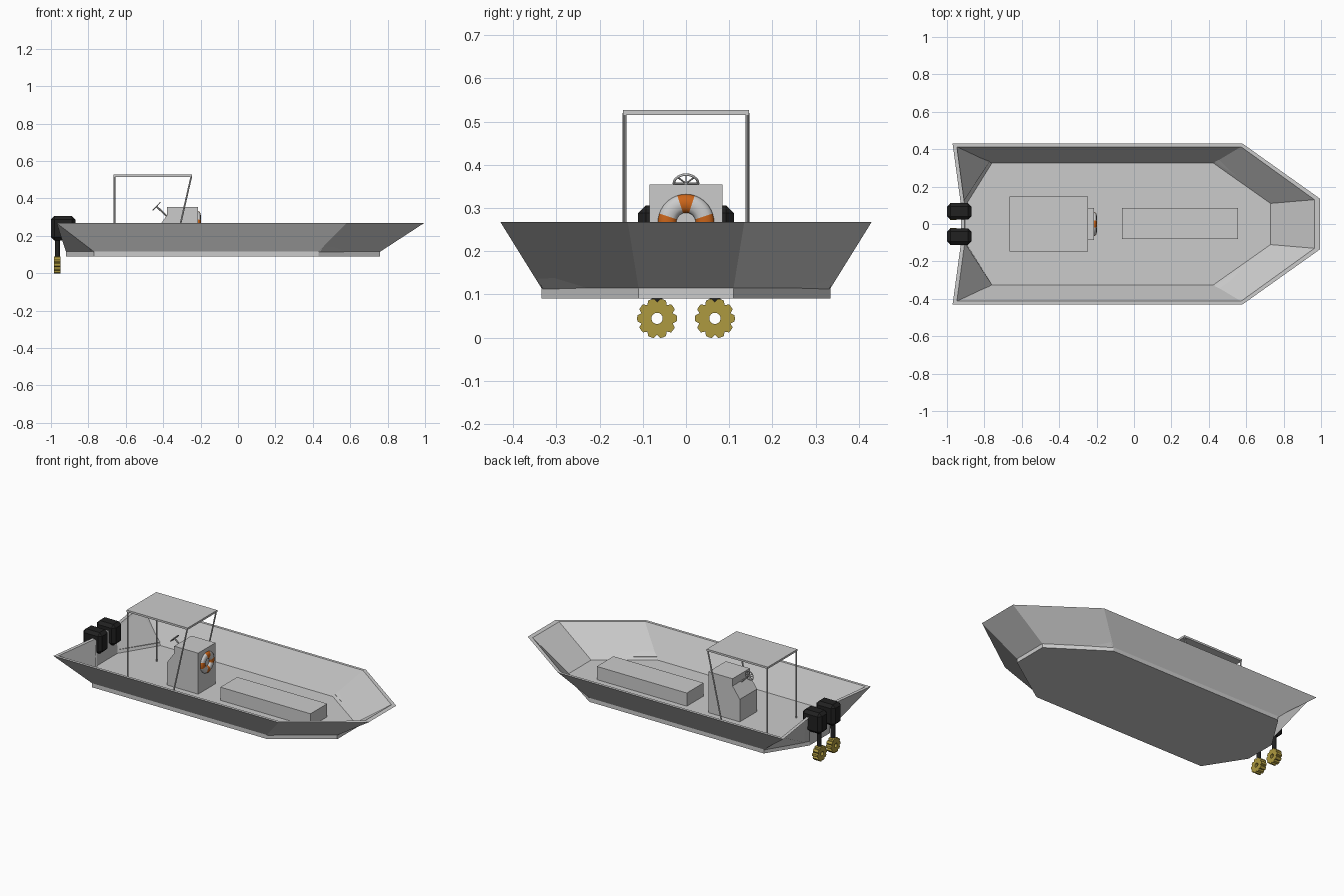
import bpy, bmesh, math
from mathutils import Vector, Matrix

if "Cube" in bpy.data.objects:
    bpy.data.objects.remove(bpy.data.objects["Cube"])


def material(name, rgb):
    m = bpy.data.materials.new(name)
    m.diffuse_color = (*rgb, 1)
    m.use_nodes = True
    m.node_tree.nodes["Principled BSDF"].inputs["Base Color"].default_value = m.diffuse_color
    return m


BLACK = material("black", (0.015, 0.015, 0.015))
GOLD = material("gold", (0.42, 0.32, 0.05))
ORANGE = material("orange", (0.6, 0.13, 0.01))
WHITE = material("white", (0.8, 0.8, 0.8))


def finish(name, bm, *mats):
    bmesh.ops.recalc_face_normals(bm, faces=bm.faces)
    me = bpy.data.meshes.new(name)
    bm.to_mesh(me)
    bm.free()
    for m in mats:
        me.materials.append(m)
    ob = bpy.data.objects.new(name, me)
    bpy.context.collection.objects.link(ob)
    return ob


def box(name, lo, hi, mat=None, bevel=0):
    bm = bmesh.new()
    lo, hi = Vector(lo), Vector(hi)
    bmesh.ops.create_cube(bm, size=1, matrix=Matrix.Translation((lo + hi) / 2)
                          @ Matrix.Diagonal((*(hi - lo), 1)))
    if bevel:
        bmesh.ops.bevel(bm, geom=bm.edges[:], offset=bevel, segments=1, affect='EDGES')
    return finish(name, bm, *([mat] if mat else []))


def rod(name, a, b, r, mat=None, sides=8):
    bm = bmesh.new()
    a, b = Vector(a), Vector(b)
    rot = (b - a).to_track_quat('Z', 'Y').to_matrix().to_4x4()
    bmesh.ops.create_cone(bm, cap_ends=True, segments=sides, radius1=r, radius2=r,
                          depth=(b - a).length,
                          matrix=Matrix.Translation((a + b) / 2) @ rot)
    return finish(name, bm, *([mat] if mat else []))


def torus(name, matrix, major, minor, n, k, mats=(), pick=None):
    bm = bmesh.new()
    rings = []
    for i in range(n):
        a = math.tau * i / n
        ring = []
        for j in range(k):
            t = math.tau * j / k
            d = major + minor * math.cos(t)
            ring.append(bm.verts.new(matrix @ Vector((d * math.cos(a), d * math.sin(a), minor * math.sin(t)))))
        rings.append(ring)
    for i in range(n):
        for j in range(k):
            p, q = rings[i], rings[(i + 1) % n]
            f = bm.faces.new((p[j], q[j], q[(j + 1) % k], p[(j + 1) % k]))
            f.smooth = True
            if pick:
                f.material_index = pick(i)
    return finish(name, bm, *mats)


# Hull: half outlines mirrored into rings, lofted from keel over the rim to the floor
keel = [(0.76, 0.11), (0.43, 0.335), (-0.77, 0.335), (-0.92, 0.10)]
rim = [(0.995, 0.135), (0.58, 0.43), (-0.97, 0.43), (-0.925, 0.10)]
rim_in = [(0.965, 0.13), (0.572, 0.413), (-0.947, 0.413), (-0.905, 0.10)]
floor = [(0.73, 0.11), (0.425, 0.325), (-0.76, 0.325), (-0.90, 0.10)]
bm = bmesh.new()
rings = []
for half, z in ((keel, 0.09), (keel, 0.115), (rim, 0.268), (rim_in, 0.268), (floor, 0.10)):
    full = half + [(x, -y) for x, y in reversed(half)]
    rings.append([bm.verts.new((x, y, z)) for x, y in full])
for a, b in zip(rings, rings[1:]):
    for i in range(8):
        j = (i + 1) % 8
        bm.faces.new((a[i], a[j], b[j], b[i]))
bm.faces.new(rings[0])
bm.faces.new(rings[-1])
finish("hull", bm)

# Bench locker in the bow
box("bench", (-0.065, -0.08, 0.10), (0.555, 0.085, 0.182))

# Helm console extruded from its side profile
profile = [(-0.215, 0.10), (-0.215, 0.355), (-0.38, 0.355), (-0.38, 0.31), (-0.43, 0.24), (-0.43, 0.10)]
bm = bmesh.new()
face = bm.faces.new([bm.verts.new((x, -0.085, z)) for x, z in profile])
ext = bmesh.ops.extrude_face_region(bm, geom=[face])
bmesh.ops.translate(bm, vec=(0, 0.17, 0), verts=[v for v in ext["geom"] if isinstance(v, bmesh.types.BMVert)])
finish("console", bm)

# Steering wheel with column and spokes
hub = Vector((-0.436, 0, 0.357))
tilt = Matrix.Translation(hub) @ Vector((-1, 0, 0.95)).to_track_quat('Z', 'Y').to_matrix().to_4x4()
torus("steering_wheel", tilt, 0.028, 0.003, 24, 6)
rod("steering_column", (-0.375, 0, 0.30), hub, 0.005)
for i in range(4):
    a = math.pi * i / 4
    d = Vector((math.cos(a), math.sin(a), 0)) * 0.028
    rod("wheel_spoke", tilt @ d, tilt @ -d, 0.002, sides=6)

# Lifebuoy on the console front, four orange bands
ring_m = (Matrix.Translation((-0.213, 0, 0.267)) @ Matrix.Diagonal((0.65, 1, 1, 1))
          @ Matrix.Rotation(math.pi / 2, 4, 'Y'))
torus("lifebuoy", ring_m, 0.0435, 0.0215, 40, 12, (WHITE, ORANGE),
      lambda i: 1 if (i + 2) % 10 < 4 else 0)

# Canopy roof and posts
box("canopy_roof", (-0.665, -0.146, 0.515), (-0.245, 0.146, 0.527))
for s in (-1, 1):
    rod("canopy_rear_post", (-0.66, s * 0.142, 0.10), (-0.66, s * 0.142, 0.52), 0.0045)
    rod("canopy_front_post", (-0.345, s * 0.142, 0.10), (-0.249, s * 0.142, 0.52), 0.0045)

# Twin outboard motors with scalloped, holed propellers
for s in (-1, 1):
    y = s * 0.067
    box("motor_cowl", (-1.0, y - 0.044, 0.175), (-0.87, y + 0.044, 0.306), BLACK, 0.018)
    rod("motor_leg", (-0.965, y, 0.18), (-0.965, y, 0.08), 0.013, BLACK, 12)
    bm = bmesh.new()
    n, loops = 80, []
    for x, hole in ((-0.985, False), (-0.948, False), (-0.948, True), (-0.985, True)):
        loop = []
        for i in range(n):
            a = math.tau * i / n
            r = 0.013 if hole else 0.046 - 0.008 * max(0, math.cos(10 * a)) ** 1.5
            loop.append(bm.verts.new((x, y + r * math.sin(a), 0.0445 - r * math.cos(a))))
        loops.append(loop)
    for k in range(4):
        p, q = loops[k], loops[(k + 1) % 4]
        for i in range(n):
            bm.faces.new((p[i], p[(i + 1) % n], q[(i + 1) % n], q[i]))
    finish("propeller", bm, GOLD)
